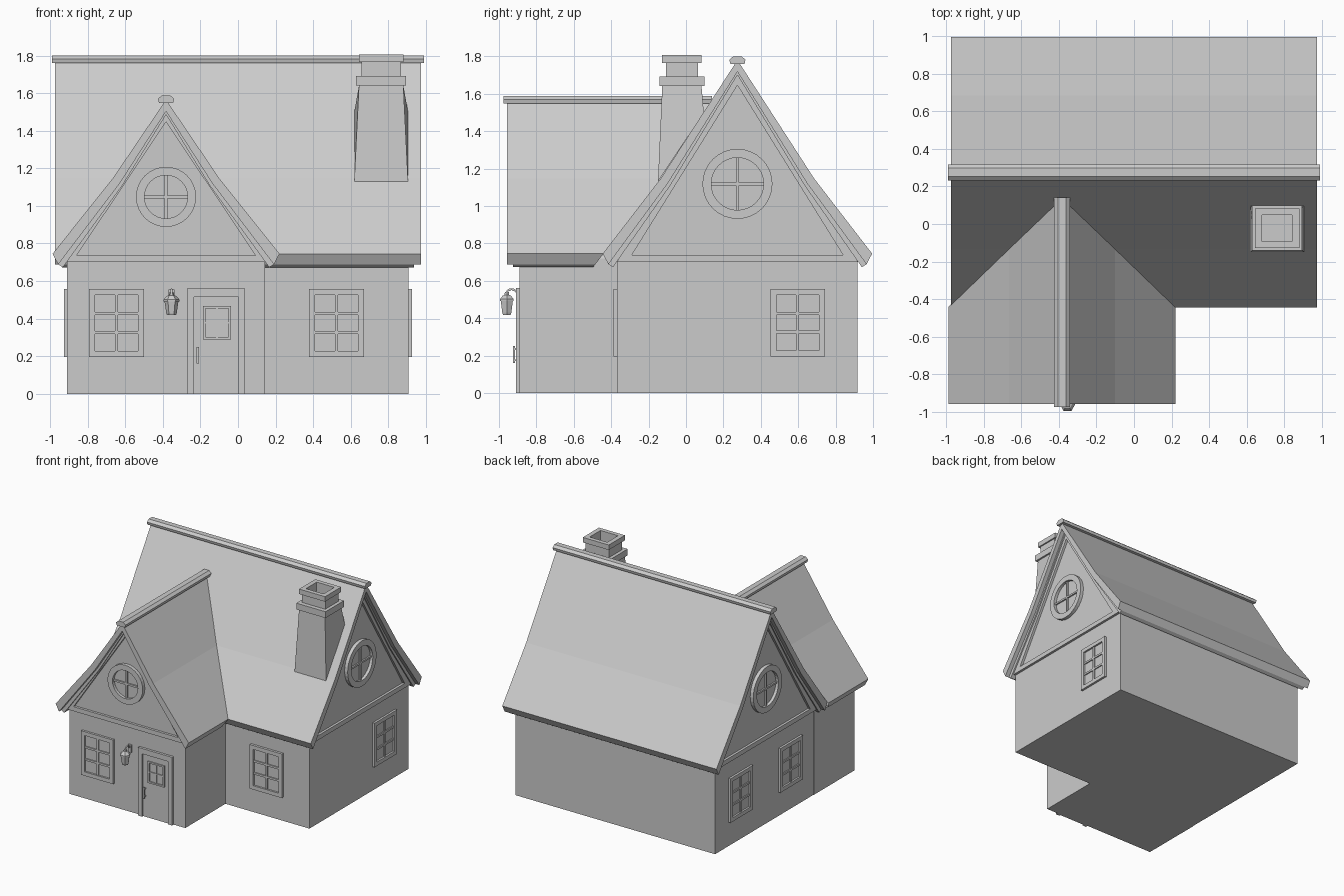
import bpy, bmesh, math
from mathutils import Matrix, Vector

if "Cube" in bpy.data.objects:
    bpy.data.objects.remove(bpy.data.objects["Cube"])


def finish(name, bm, M=Matrix()):
    bmesh.ops.recalc_face_normals(bm, faces=bm.faces)
    bm.transform(M)
    me = bpy.data.meshes.new(name)
    bm.to_mesh(me)
    bm.free()
    ob = bpy.data.objects.new(name, me)
    bpy.context.collection.objects.link(ob)
    return ob


def loft(name, loops, M=Matrix(), cap_start=True, cap_end=True, closed=False):
    """Skin a list of equal-length point loops."""
    bm = bmesh.new()
    rings = [[bm.verts.new(p) for p in lp] for lp in loops]
    pairs = list(zip(rings, rings[1:])) + ([(rings[-1], rings[0])] if closed else [])
    n = len(rings[0])
    for a, b in pairs:
        for i in range(n):
            j = (i + 1) % n
            bm.faces.new((a[i], a[j], b[j], b[i]))
    if not closed:
        if cap_start:
            bm.faces.new(rings[0])
        if cap_end:
            bm.faces.new(rings[-1])
    return finish(name, bm, M)


def prism(name, prof, y0, y1, M=Matrix()):
    """Extrude an (x, z) profile along y; y1 may be a function of z."""
    end = y1 if callable(y1) else (lambda z: y1)
    return loft(name, [[(x, y0, z) for x, z in prof], [(x, end(z), z) for x, z in prof]],
                M, cap_end=not callable(y1))


def frame(name, outer, inner, d, M):
    """Flat ring standing d proud of a wall."""
    ring = lambda pts, y: [(x, y, z) for x, z in pts]
    return loft(name, [ring(outer, .005), ring(outer, -d), ring(inner, -d), ring(inner, .005)],
                M, closed=True)


def box(name, c, s, M=Matrix()):
    bm = bmesh.new()
    bmesh.ops.create_cube(bm, size=1, matrix=Matrix.Translation(c) @ Matrix.Diagonal((*s, 1)))
    return finish(name, bm, M)


def rect(w, h):
    return [(-w, -h), (w, -h), (w, h), (-w, h)]


def circle(r, n=32):
    return [(r * math.cos(2 * math.pi * i / n), r * math.sin(2 * math.pi * i / n)) for i in range(n)]


def wall(x, y, z, deg=0):
    return Matrix.Translation((x, y, z)) @ Matrix.Rotation(math.radians(deg), 4, 'Z')


WING_X, MAIN_Y = -.383, .275
main_M, wing_M = wall(0, MAIN_Y, 0, 90), wall(WING_X, 0, 0)


# Walls with gables
def house(hw, apex):
    return [(-hw, 0), (hw, 0), (hw, .72), (0, apex), (-hw, .72)]


prism("main_walls", house(.643, 1.71), -.907, .907, main_M)
prism("wing_walls", house(.527, 1.5), -.89, -.36, wing_M)


# Flared roofs
def band(half_top, half_bottom):
    mir = lambda h: [(-x, z) for x, z in h[:-1]] + h[::-1]
    return mir(half_top) + mir(half_bottom)[::-1]


def roof_lines(hw, bend, apex):
    return ([(hw, .745), (bend, 1.147), (0, apex)],
            [(hw - .03, .688), (bend - .037, 1.12), (0, apex - .062)],
            [(hw - .055, .673), (bend - .05, 1.108), (0, apex - .08)])


def main_surface(z):
    if z > 1.147:
        return MAIN_Y - .41 * (1.78 - z) / .633 + .004
    return MAIN_Y - .41 - .31 * (1.147 - z) / .402 + .004


a, b, c = roof_lines(.72, .41, 1.78)
prism("main_roof", band(a, b), -.973, .973, main_M)
prism("main_roof_underlayer", band(b, c), -.938, .938, main_M)
a, b, c = roof_lines(.604, .283, 1.565)
prism("wing_roof", band(a, b), -.957, main_surface, wing_M)
prism("wing_roof_underlayer", band(b, c), -.925, main_surface, wing_M)


# Ridge caps
def ridge(z):
    return [(-.038, z - .04), (-.043, z - .018), (-.022, z), (.022, z), (.043, z - .018), (.038, z - .04)]


prism("main_ridge_cap", ridge(1.8), -.99, .99, main_M)
prism("wing_ridge_cap", ridge(1.588), -.975, .14, wing_M)


# Gable trim and round windows
def gable(tag, M, hw, apex, ihw, iapex, zc, r, ri):
    frame(tag + "_gable_trim", [(-hw, .7), (hw, .7), (0, apex)],
          [(-ihw, .737), (ihw, .737), (0, iapex)], .02, M)
    W = M @ Matrix.Translation((0, 0, zc))
    frame(tag + "_round_window_frame", circle(r), circle(ri), .028, W)
    prism(tag + "_round_window_glass", circle(ri + .005), -.004, .005, W)
    box(tag + "_round_bar_v", (0, -.006, 0), (.015, .02, 2 * ri), W)
    box(tag + "_round_bar_h", (0, -.006, 0), (2 * ri, .02, .015), W)


gable("wing", wall(WING_X, -.89, 0), .54, 1.51, .475, 1.447, 1.048, .16, .115)
for tag, s in (("right", 1), ("left", -1)):
    gable(tag, wall(s * .907, MAIN_Y, 0, s * 90), .645, 1.715, .565, 1.645, 1.118, .187, .14)


# Six-pane windows
def window(tag, M):
    frame(tag + "_window_frame", rect(.146, .181), rect(.114, .149), .018, M)
    box(tag + "_window_glass", (0, 0, 0), (.23, .006, .3), M)
    box(tag + "_window_bar_v", (0, -.004, 0), (.016, .016, .3), M)
    for z in (-.05, .05):
        box(tag + "_window_bar_h", (0, -.004, z), (.23, .016, .016), M)


window("wing", wall(-.646, -.89, .376))
window("front", wall(.524, -.37, .376))
window("right", wall(.907, .597, .376, 90))
window("left_back", wall(-.907, .597, .376, -90))
window("left_front", wall(-.907, -.05, .376, -90))

# Door with surround, small window and handle
D = wall(-.116, -.89, 0)
for s in (-1, 1):
    box("door_post", (s * .136, -.005, .28), (.037, .03, .56), D)
box("door_lintel", (0, -.005, .538), (.24, .03, .044), D)
box("door_panel", (0, 0, .26), (.24, .014, .52), D)
DW = D @ Matrix.Translation((.004, -.005, .378))
frame("door_window_frame", rect(.075, .088), rect(.062, .075), .012, DW)
box("door_window_bar_v", (0, -.003, 0), (.01, .012, .155), DW)
box("door_window_bar_h", (0, -.003, 0), (.13, .012, .01), DW)
box("door_handle", (-.098, -.03, .205), (.014, .012, .09), D)
for z in (.175, .235):
    box("door_handle_mount", (-.098, -.016, z), (.01, .022, .01), D)


# Wall lantern
def turned(name, sections, M, n=6):
    loft(name, [[(x, y, z) for x, y in circle(r, n)] for r, z in sections], M)


L = wall(-.354, -.958, 0)
turned("lantern_body", [(.024, .418), (.028, .43), (.037, .492)], L)
turned("lantern_cap", [(.042, .492), (.042, .502), (.026, .52), (.014, .524), (.012, .54)], L)
box("lantern_wall_plate", (0, .063, .525), (.03, .016, .06), L)
arm = bpy.data.curves.new("lantern_arm", 'CURVE')
arm.dimensions = '3D'
arm.bevel_depth = .006
arm.bevel_resolution = 1
path = [(0, .064, .53)] + [(0, .025 - .025 * math.cos(t * math.pi / 6), .535 + .02 * math.sin(t * math.pi / 6))
                           for t in range(5, -1, -1)]
sp = arm.splines.new('POLY')
sp.points.add(len(path) - 1)
for p, q in zip(sp.points, path):
    p.co = (*q, 1)
arm_ob = bpy.data.objects.new("lantern_arm", arm)
arm_ob.matrix_world = L
bpy.context.collection.objects.link(arm_ob)

# Chimney: tapered stack following the roof, collar, neck and hollow cap
C = Matrix.Translation((.762, -.022, 0))
base = [(-.143, -.128, 1.13), (.143, -.128, 1.13), (.143, .117, 1.5), (-.143, .117, 1.5)]
sections = [(.118, .105, 1.64), (.133, .12, 1.64), (.133, .12, 1.692), (.106, .085, 1.692),
            (.106, .085, 1.765), (.118, .105, 1.765), (.118, .105, 1.806), (.08, .07, 1.806), (.08, .07, 1.7)]
loft("chimney", [base] + [[(x, y, z) for x, y in rect(hx, hy)] for hx, hy, z in sections], C)
